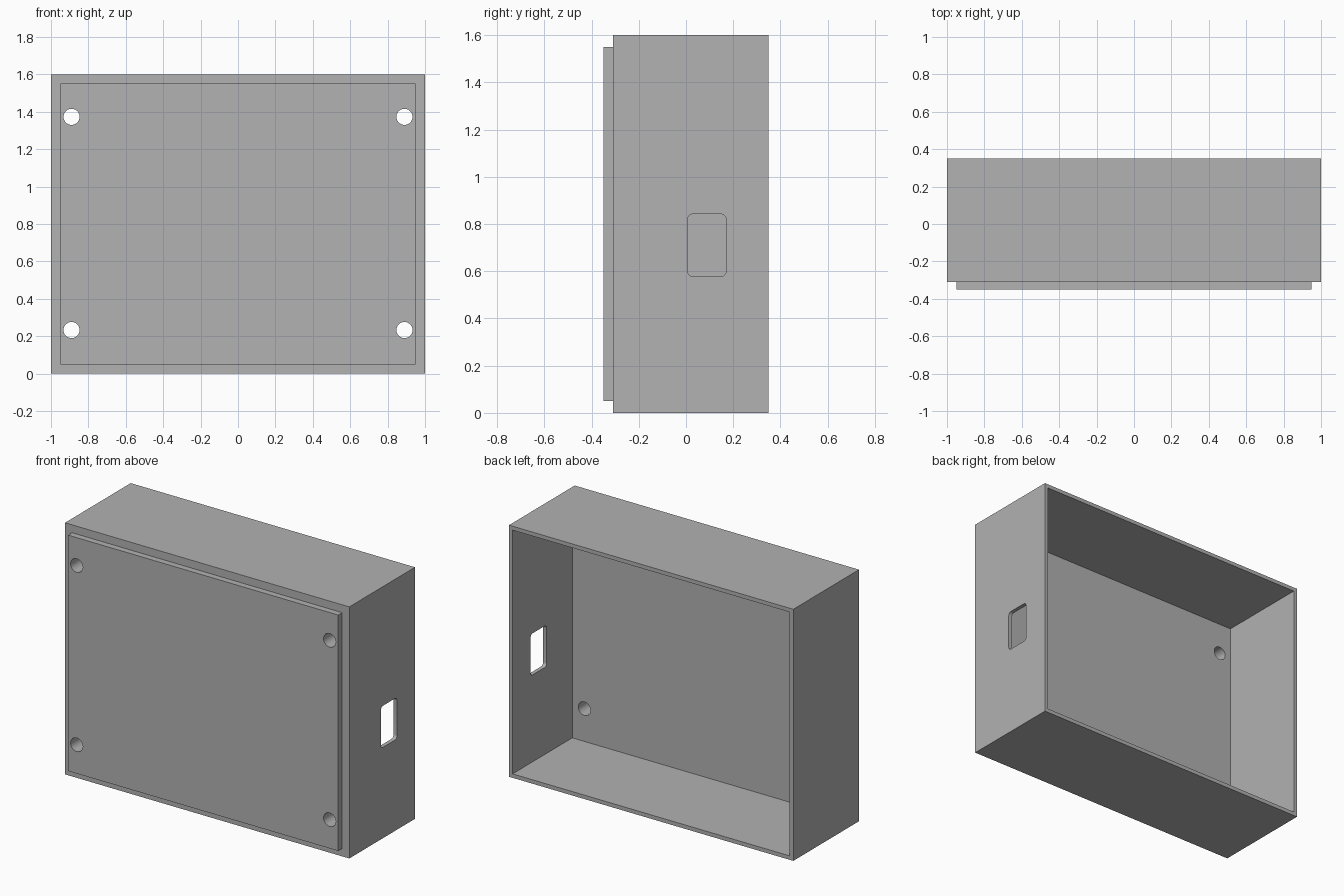
import bpy
import bmesh
from mathutils import Matrix, Vector

cube = bpy.data.objects.get("Cube")
if cube:
    bpy.data.objects.remove(cube, do_unlink=True)

WIDTH, HEIGHT = 2.0, 1.6
FRONT, BACK = -0.31, 0.35
WALL, STEP, LIP = 0.025, 0.05, 0.04
CAVITY = 0.6

grey = bpy.data.materials.new("plain grey")
grey.use_nodes = True
grey.diffuse_color = (0.445, 0.445, 0.445, 1)
grey.node_tree.nodes["Principled BSDF"].inputs["Base Color"].default_value = grey.diffuse_color


def make_object(name, bm):
    bmesh.ops.recalc_face_normals(bm, faces=bm.faces)
    mesh = bpy.data.meshes.new(name)
    bm.to_mesh(mesh)
    bm.free()
    mesh.materials.append(grey)
    obj = bpy.data.objects.new(name, mesh)
    bpy.context.collection.objects.link(obj)
    return obj


def add_box(bm, low, high):
    low, high = Vector(low), Vector(high)
    size = Matrix.Diagonal((high - low).to_4d())
    return bmesh.ops.create_cube(bm, size=1, matrix=Matrix.Translation((low + high) / 2) @ size)


def inset_and_push(bm, direction, margin, distance):
    """Inset the face pointing along y and move it by distance."""
    face = max(bm.faces, key=lambda f: f.normal.y * direction)
    bmesh.ops.inset_region(bm, faces=[face], thickness=margin, use_even_offset=True)
    face = bmesh.ops.extrude_discrete_faces(bm, faces=[face])["faces"][0]
    bmesh.ops.translate(bm, verts=face.verts, vec=(0, distance, 0))


def cut(target, cutter):
    mod = target.modifiers.new("cut", "BOOLEAN")
    mod.operation = "DIFFERENCE"
    mod.solver = "EXACT"
    mod.object = cutter
    cutter.hide_render = True
    bpy.context.view_layer.objects.active = target
    bpy.ops.object.modifier_apply(modifier=mod.name)
    bpy.data.objects.remove(cutter, do_unlink=True)


# Enclosure: box with a raised front panel and an open hollow back
bm = bmesh.new()
add_box(bm, (-WIDTH / 2, FRONT, 0), (WIDTH / 2, BACK, HEIGHT))
bm.normal_update()
inset_and_push(bm, -1, STEP, -LIP)
bm.normal_update()
inset_and_push(bm, 1, WALL, -CAVITY)
enclosure = make_object("enclosure", bm)

# Four screw holes through the front panel
bm = bmesh.new()
for x in (-0.89, 0.89):
    for z in (0.233, 1.373):
        place = Matrix.Translation((x, -0.3, z)) @ Matrix.Rotation(1.5707963, 4, "X")
        bmesh.ops.create_cone(bm, cap_ends=True, segments=48, radius1=0.043,
                              radius2=0.043, depth=0.3, matrix=place)
cut(enclosure, make_object("screw_hole_cutter", bm))

# Rounded cable port in the left wall
bm = bmesh.new()
add_box(bm, (0.9, 0.007, 0.578), (1.1, 0.17, 0.842))
long_edges = [e for e in bm.edges if abs(e.verts[0].co.x - e.verts[1].co.x) > 0.1]
bmesh.ops.bevel(bm, geom=long_edges, offset=0.022, segments=6, profile=0.5, affect="EDGES")
cut(enclosure, make_object("cable_port_cutter", bm))

# Smooth hole walls, crisp outer edges
bpy.ops.object.select_all(action="DESELECT")
enclosure.select_set(True)
bpy.context.view_layer.objects.active = enclosure
bpy.ops.object.shade_smooth_by_angle(angle=0.52)
